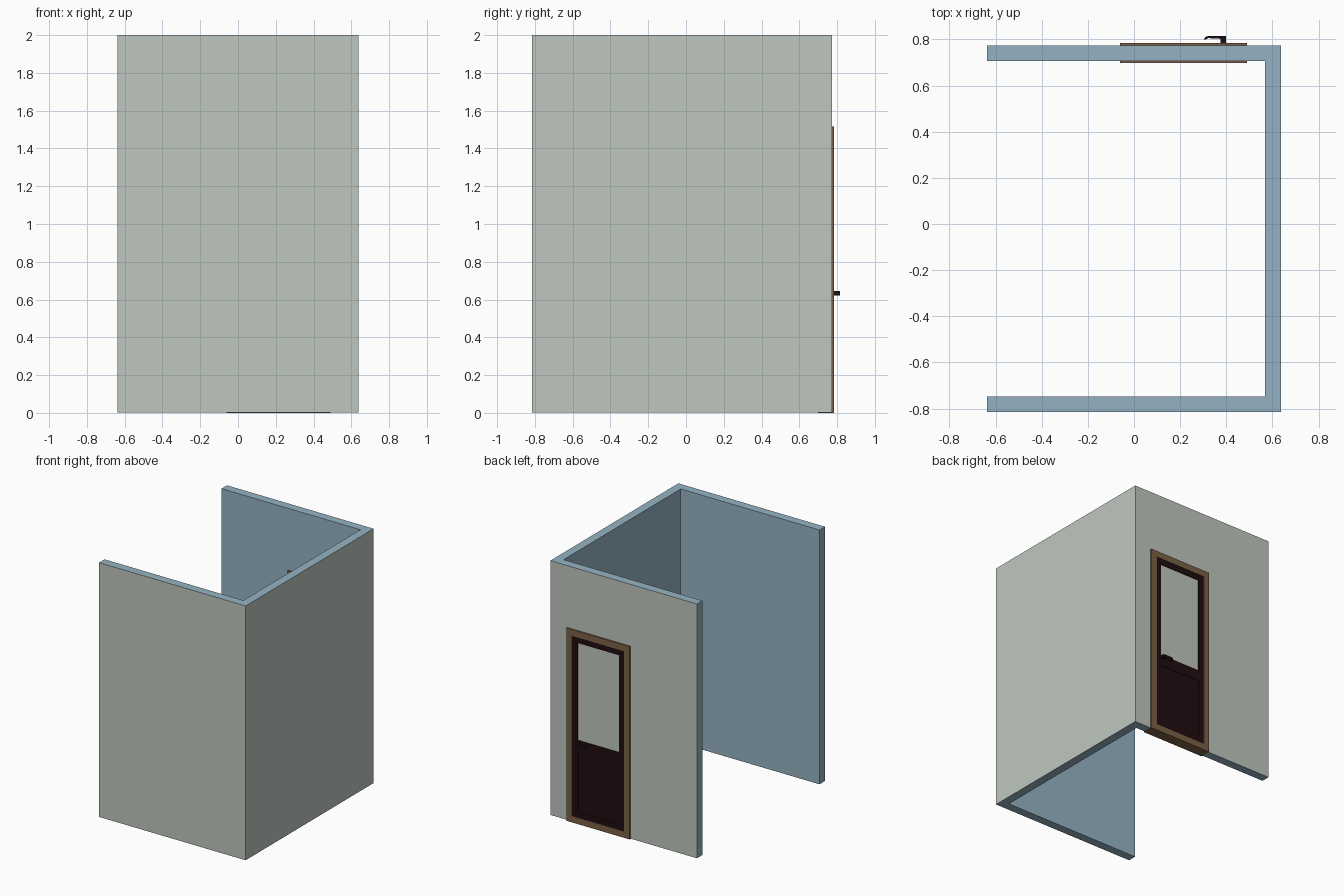
import bpy
import bmesh

if "Cube" in bpy.data.objects:
    bpy.data.objects.remove(bpy.data.objects["Cube"], do_unlink=True)


def material(name, rgb):
    mat = bpy.data.materials.new(name)
    mat.use_nodes = True
    mat.diffuse_color = (*rgb, 1)
    mat.node_tree.nodes["Principled BSDF"].inputs["Base Color"].default_value = (*rgb, 1)
    return mat


BLUE = material("blue paint", (0.30, 0.45, 0.55))
GREY = material("pale grey plaster", (0.52, 0.57, 0.52))
WOOD = material("brown wood", (0.20, 0.12, 0.062))
DARK = material("dark wood", (0.014, 0.004, 0.005))


def finish(name, bm, *mats):
    bmesh.ops.recalc_face_normals(bm, faces=bm.faces)
    mesh = bpy.data.meshes.new(name)
    bm.to_mesh(mesh)
    bm.free()
    for mat in mats:
        mesh.materials.append(mat)
    obj = bpy.data.objects.new(name, mesh)
    bpy.context.collection.objects.link(obj)
    return obj


def extrude_outline(bm, points, offset):
    """Fill an outline and extrude it into a solid."""
    face = bm.faces.new([bm.verts.new(p) for p in points])
    out = bmesh.ops.extrude_face_region(bm, geom=[face], use_keep_orig=True)
    verts = [g for g in out["geom"] if isinstance(g, bmesh.types.BMVert)]
    bmesh.ops.translate(bm, verts=verts, vec=offset)


def box(bm, x, y, z):
    corners = [(x[0], y[0], z[0]), (x[1], y[0], z[0]), (x[1], y[1], z[0]), (x[0], y[1], z[0])]
    extrude_outline(bm, corners, (0, 0, z[1] - z[0]))


def ring(bm, x, y, z, w):
    """Four bars of width w around an opening."""
    box(bm, (x[0], x[0] + w), y, z)
    box(bm, (x[1] - w, x[1]), y, z)
    for low in (z[0], z[1] - w):
        box(bm, (x[0] + w, x[1] - w), y, (low, low + w))


# Walls: a U-shaped plan, grey on the three outer sides, blue elsewhere
X, FRONT, BACK, T, BASE = 0.637, -0.815, 0.774, 0.068, 0.003
plan = [(-X, FRONT), (X, FRONT), (X, BACK), (-X, BACK),
        (-X, BACK - T), (X - T, BACK - T), (X - T, FRONT + T), (-X, FRONT + T)]
bm = bmesh.new()
extrude_outline(bm, [(x, y, BASE) for x, y in plan], (0, 0, 2 - BASE))
for f in bm.faces:
    c = f.calc_center_median()
    outer = c.x > X - 0.001 or c.y > BACK - 0.001 or c.y < FRONT + 0.001
    f.material_index = int(outer)
finish("walls", bm, BLUE, GREY)

# Door frame: passes through the wall and stands proud on both sides
bm = bmesh.new()
ring(bm, (-0.06, 0.49), (0.698, 0.784), (0, 1.515), 0.05)
finish("door_frame", bm, WOOD)

# Door leaf: upper opening and lower rails
bm = bmesh.new()
leaf_x, leaf_y = (-0.01, 0.44), (0.701, 0.781)
ring(bm, leaf_x, leaf_y, (0.61, 1.465), 0.045)
ring(bm, leaf_x, leaf_y, (0.05, 0.61), 0.045)
finish("door_leaf", bm, DARK)

# Recessed lower panel
bm = bmesh.new()
box(bm, (0.03, 0.40), (0.7035, 0.7775), (0.09, 0.57))
finish("door_panel", bm, DARK)

# Lever handle: shank and curved grip on the outer side
grip = [(0.398, 0.78), (0.398, 0.815), (0.32, 0.815), (0.308, 0.810), (0.304, 0.800),
        (0.310, 0.800), (0.322, 0.806), (0.375, 0.803), (0.375, 0.78)]
bm = bmesh.new()
extrude_outline(bm, [(x, y, 0.622) for x, y in grip], (0, 0, 0.023))
finish("door_handle", bm, DARK)
